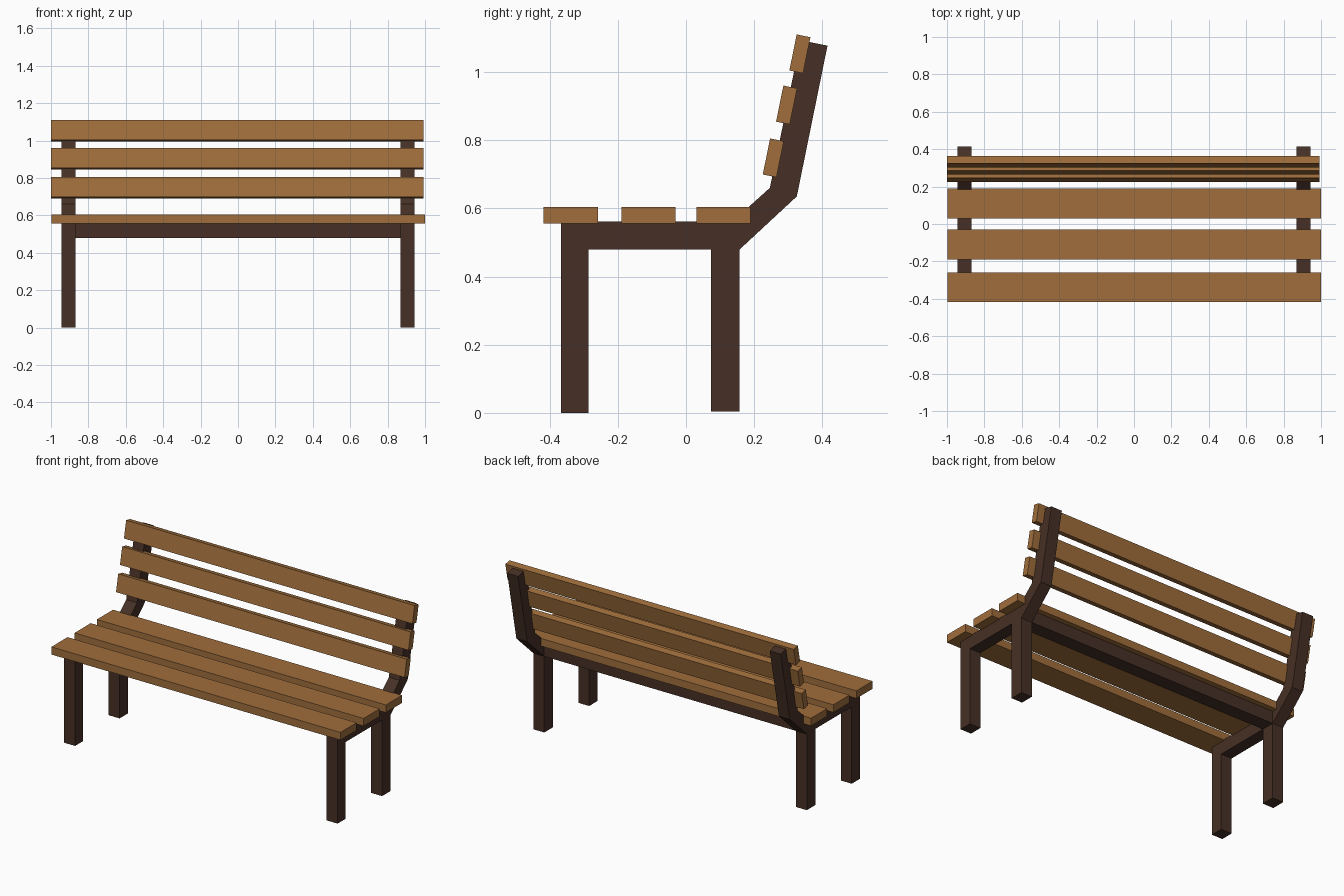
import bpy, bmesh
from math import atan2
from mathutils import Matrix

if "Cube" in bpy.data.objects:
    bpy.data.objects.remove(bpy.data.objects["Cube"])


def material(name, color):
    m = bpy.data.materials.new(name)
    m.diffuse_color = (*color, 1)
    m.use_nodes = True
    m.node_tree.nodes["Principled BSDF"].inputs["Base Color"].default_value = m.diffuse_color
    return m


wood = material("wood", (0.35, 0.155, 0.045))
dark = material("dark_wood", (0.062, 0.03, 0.019))


def add_object(name, bm, mat):
    bmesh.ops.recalc_face_normals(bm, faces=bm.faces)
    me = bpy.data.meshes.new(name)
    bm.to_mesh(me)
    bm.free()
    me.materials.append(mat)
    ob = bpy.data.objects.new(name, me)
    bpy.context.collection.objects.link(ob)
    return ob


def box(name, center, size, mat, tilt=0):
    bm = bmesh.new()
    bmesh.ops.create_cube(bm, size=1, matrix=Matrix.Diagonal((*size, 1)))
    ob = add_object(name, bm, mat)
    ob.location = center
    ob.rotation_euler.x = tilt
    return ob


def extrude_profile(name, points, x0, x1, mat):
    bm = bmesh.new()
    face = bm.faces.new([bm.verts.new((x0, y, z)) for y, z in points])
    new = bmesh.ops.extrude_face_region(bm, geom=[face], use_keep_orig=True)["geom"]
    verts = [v for v in new if isinstance(v, bmesh.types.BMVert)]
    bmesh.ops.translate(bm, verts=verts, vec=(x1 - x0, 0, 0))
    return add_object(name, bm, mat)


# Side frames: legs, rail and bent back post in one outline (y, z)
frame = [(-0.366, 0), (-0.286, 0), (-0.286, 0.479), (0.073, 0.479), (0.073, 0.004),
         (0.157, 0.004), (0.157, 0.479), (0.325, 0.635), (0.415, 1.077),
         (0.336, 1.093), (0.246, 0.66), (0.136, 0.561), (-0.366, 0.561)]
for side, x0 in (("left", -0.944), ("right", 0.869)):
    extrude_profile(side + "_frame", frame, x0, x0 + 0.075, dark)

# Rear crossbar between the frames
box("crossbar", (0, 0.115, 0.52), (1.74, 0.084, 0.082), dark)

# Seat slats
for i, y in enumerate((-0.338, -0.11, 0.11)):
    box(f"seat_slat_{i + 1}", (0.002, y, 0.58), (1.996, 0.159, 0.048), wood)

# Tilted backrest slats
lean = -atan2(0.09, 0.442)
for i, (y, z) in enumerate(((0.256, 0.748), (0.295, 0.903), (0.334, 1.053))):
    box(f"back_slat_{i + 1}", (-0.004, y, z), (1.992, 0.041, 0.108), wood, lean)
